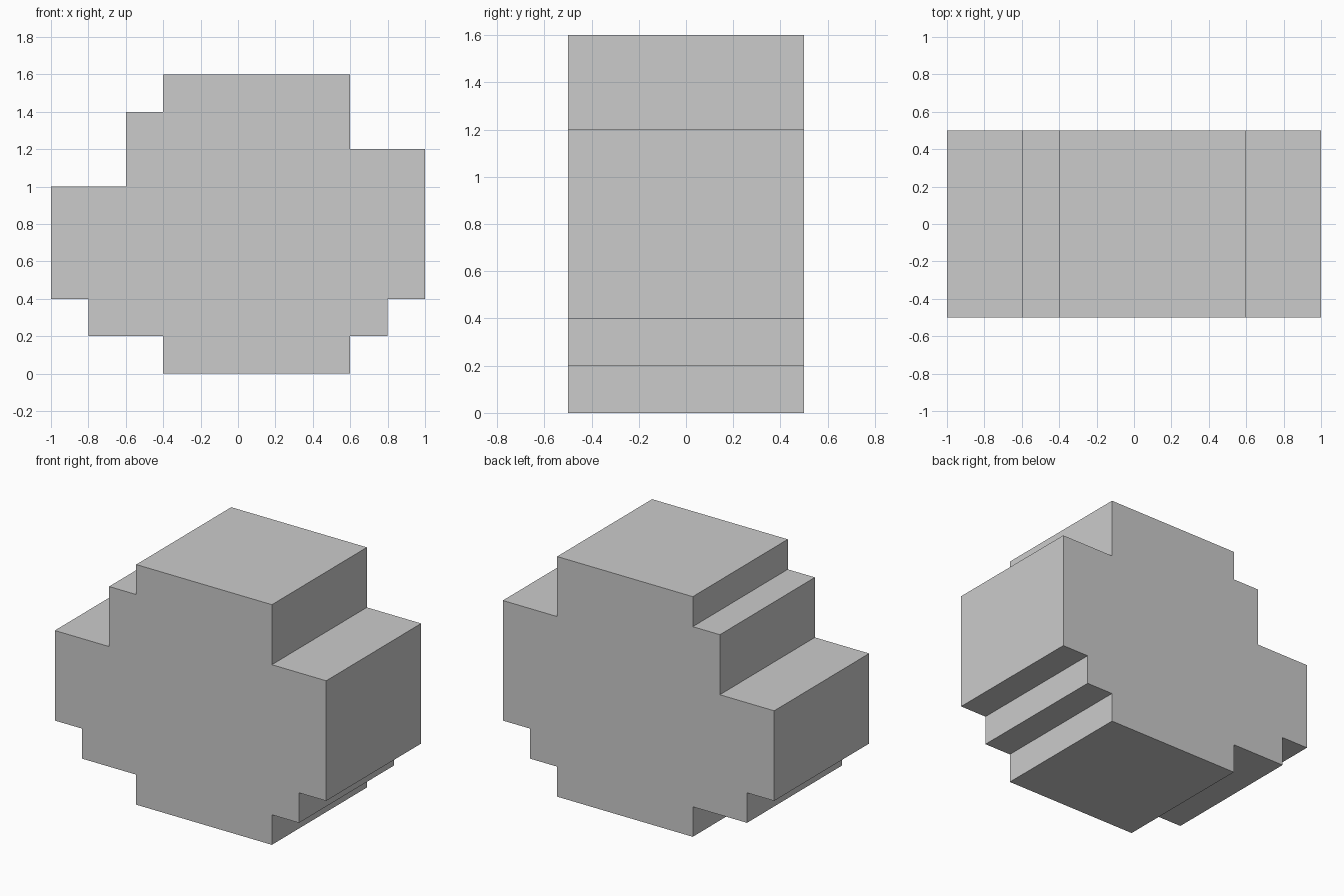
import bpy, bmesh

if "Cube" in bpy.data.objects:
    bpy.data.objects.remove(bpy.data.objects["Cube"])

# Stepped front outline (x, z), counter-clockwise from the bottom left
OUTLINE = [
    (-0.4, 0.0), (0.6, 0.0), (0.6, 0.2), (0.8, 0.2), (0.8, 0.4), (1.0, 0.4),
    (1.0, 1.2), (0.6, 1.2), (0.6, 1.6), (-0.4, 1.6), (-0.4, 1.4), (-0.6, 1.4),
    (-0.6, 1.0), (-1.0, 1.0), (-1.0, 0.4), (-0.8, 0.4), (-0.8, 0.2), (-0.4, 0.2),
]
DEPTH = 1.0


def extrude_outline(name, outline, depth):
    bm = bmesh.new()
    front = bm.faces.new([bm.verts.new((x, -depth / 2, z)) for x, z in outline])
    result = bmesh.ops.extrude_face_region(bm, geom=[front], use_keep_orig=True)
    back = [v for v in result["geom"] if isinstance(v, bmesh.types.BMVert)]
    bmesh.ops.translate(bm, verts=back, vec=(0, depth, 0))
    bmesh.ops.recalc_face_normals(bm, faces=bm.faces)
    mesh = bpy.data.meshes.new(name)
    bm.to_mesh(mesh)
    bm.free()
    obj = bpy.data.objects.new(name, mesh)
    bpy.context.collection.objects.link(obj)
    return obj


# Single solid block with stepped sides
extrude_outline("stepped_block", OUTLINE, DEPTH)
